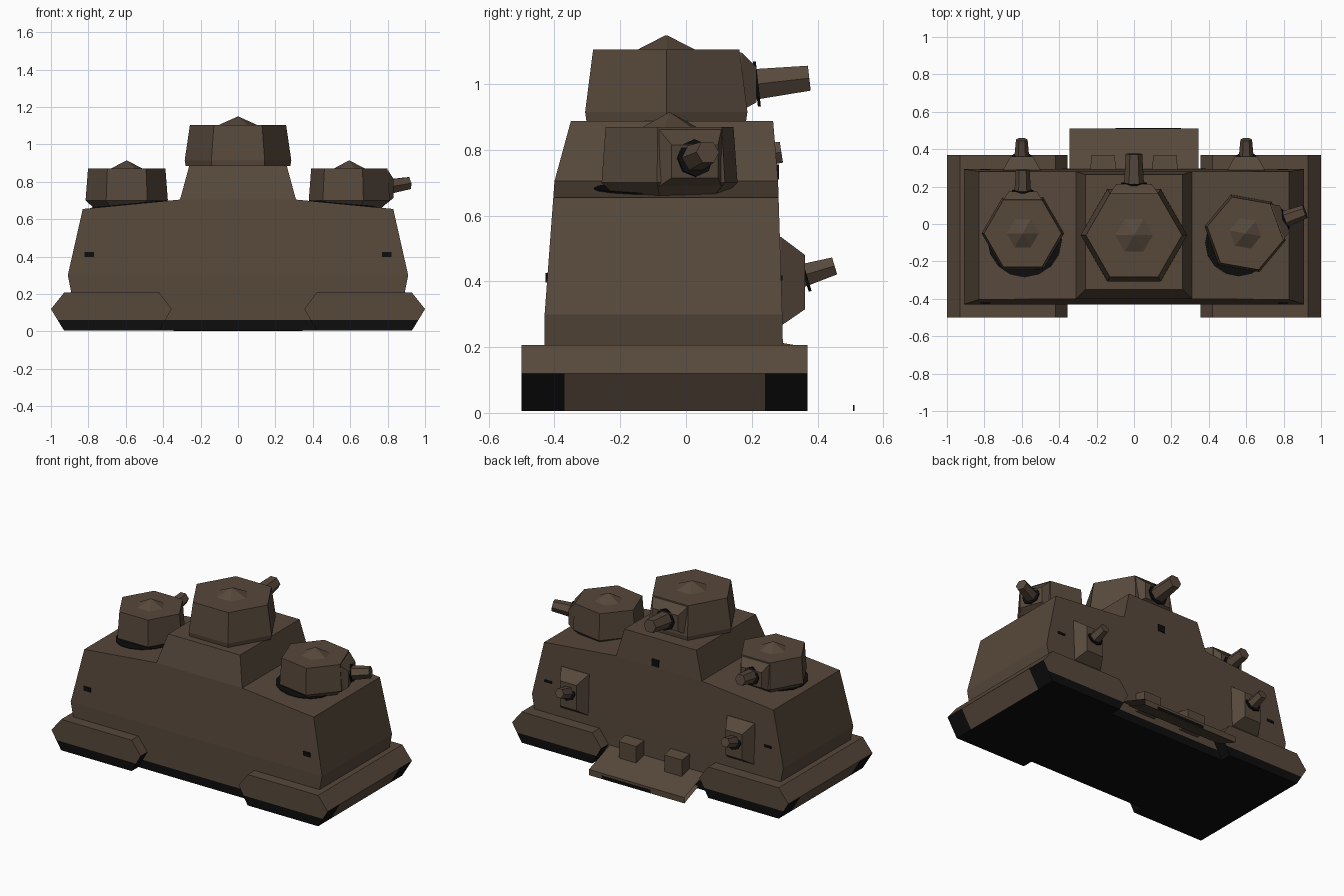
import bpy, bmesh
from math import sin, cos, pi, radians
from mathutils import Matrix, Vector

if "Cube" in bpy.data.objects:
    bpy.data.objects.remove(bpy.data.objects["Cube"], do_unlink=True)


def material(name, color):
    m = bpy.data.materials.new(name)
    m.use_nodes = True
    m.diffuse_color = color
    m.node_tree.nodes["Principled BSDF"].inputs["Base Color"].default_value = color
    m.node_tree.nodes["Principled BSDF"].inputs["Roughness"].default_value = 0.9
    return m


BROWN = material("brown_armour", (0.095, 0.065, 0.044, 1))
BLACK = material("black_rubber", (0.004, 0.004, 0.004, 1))


def loft(name, loops, black=False, rule=None, matrix=None, caps=True, closed=True):
    """Bridge point loops into a shell; rule(centre) picks the black faces."""
    bm = bmesh.new()
    rows = [[bm.verts.new(p) for p in loop] for loop in loops]
    n = len(rows[0])
    for a, b in zip(rows, rows[1:]):
        for i in range(n if closed else n - 1):
            j = (i + 1) % n
            bm.faces.new((a[i], a[j], b[j], b[i]))
    if caps:
        bm.faces.new(rows[0])
        bm.faces.new(rows[-1])
    bmesh.ops.recalc_face_normals(bm, faces=bm.faces)
    for f in bm.faces:
        is_black = rule(f.calc_center_median()) if rule else black
        f.material_index = 1 if is_black else 0
    if matrix:
        bm.transform(matrix)
    me = bpy.data.meshes.new(name)
    bm.to_mesh(me)
    bm.free()
    me.materials.append(BROWN)
    me.materials.append(BLACK)
    ob = bpy.data.objects.new(name, me)
    bpy.context.collection.objects.link(ob)
    return ob


def ring(n, r, z, phase=0.0):
    return [(r * cos(phase + 2 * pi * i / n), r * sin(phase + 2 * pi * i / n), z) for i in range(n)]


def rect_y(hx, z0, z1, y):
    return [(-hx, y, z0), (hx, y, z0), (hx, y, z1), (-hx, y, z1)]


def box(name, x0, x1, y0, y1, z0, z1, black=False):
    return loft(name, [[(x0, y, z0), (x1, y, z0), (x1, y, z1), (x0, y, z1)] for y in (y0, y1)], black)


def barrel(name, start, end, r0, r1, matrix):
    """Six sided tapered tube with a dark collar at its root."""
    a, b = Vector(start), Vector(end)
    m = matrix @ Matrix.Translation(a) @ (b - a).to_track_quat("Z", "Y").to_matrix().to_4x4()
    length = (b - a).length
    loft(name, [ring(6, r0, -0.03), ring(6, r1, length)], matrix=m)
    loft(name + "_collar", [ring(8, r0 * 1.25, -0.004), ring(8, r0 * 1.25, 0.005)], True, matrix=m)


# Hull: slabs whose front and back lean inwards with height
FRONT = [(0, -0.43), (0.3, -0.43), (0.705, -0.40), (0.888, -0.35)]
BACK = [(0, 0.298), (0.3, 0.293), (0.705, 0.28), (0.888, 0.265)]


def lean(table, z):
    for (z0, y0), (z1, y1) in zip(table, table[1:]):
        if z <= z1:
            return y0 + (y1 - y0) * (z - z0) / (z1 - z0)
    return table[-1][1]


def slab(name, half, black=False):
    outline = half + [(-x, z) for x, z in reversed(half)]
    loft(name, [[(x, lean(t, z), z) for x, z in outline] for t in (FRONT, BACK)], black)


slab("hull_bottom_strip", [(0.45, 0.005), (0.45, 0.06)], True)
slab("hull_skirt_center", [(0.45, 0.06), (0.45, 0.2)])
slab("hull_lower", [(0.89, 0.2), (0.91, 0.3)])
slab("hull_main", [(0.91, 0.3), (0.83, 0.655), (0.31, 0.705)])
slab("hull_upper", [(0.31, 0.705), (0.26, 0.888)])

# Track housings, with black running gear at the bottom and corners
STATIONS = (-0.5, -0.37, 0.24, 0.37)
for side, s in (("left", 1), ("right", -1)):
    def gear(c, s=s):
        if c.z < 0.01:
            return True
        outer = c.x * s > 0.9
        if outer:
            return c.y < -0.37 or c.y > 0.24
        return c.z < 0.06 or c.x * s < 0.4

    low = [(0.93, 0.005), (0.965, 0.062), (0.388, 0.062), (0.42, 0.005)]
    mid = [(0.965, 0.062), (1.0, 0.12), (0.355, 0.12), (0.388, 0.062)]
    top = [(1.0, 0.12), (0.93, 0.207), (0.42, 0.207), (0.355, 0.12)]
    for part, prof, rule in (("low", low, gear), ("middle", mid, gear), ("top", top, None)):
        loft(f"{side}_track_{part}", [[(s * x, y, z) for x, z in prof] for y in STATIONS], rule=rule)


# Turrets: six sided drum, domed cap, mantlet and gun facing local +y
def turret(name, place, turn, profile, cap_r, mantlet, gun_z, tip, bore):
    m = Matrix.Translation(place) @ Matrix.Rotation(radians(turn), 4, "Z")
    loft(name + "_drum", [ring(6, r, z) for r, z in profile], matrix=m)
    h = profile[-1][1]
    loft(name + "_cap", [ring(6, cap_r, h - 0.002), ring(6, 0.004, h + 0.043)], matrix=m)
    hx, y0, y1 = mantlet
    loft(name + "_mantlet", [rect_y(hx, 0.035, h, y0 - 0.03),
                             rect_y(hx, 0.035, h - 0.01, y0),
                             rect_y(hx * 0.75, 0.06, h - 0.055, y1)], matrix=m)
    barrel(name + "_gun", (0, y1, gun_z), (0, tip, gun_z + 0.018), bore, bore * 0.8, m)


turret("center_turret", (0, -0.06, 0.885), 0, [(0.28, 0), (0.285, 0.03), (0.257, 0.22)],
       0.105, (0.125, 0.23, 0.275), 0.115, 0.435, 0.055)
SMALL = [(0.17, 0), (0.22, 0.045), (0.207, 0.215)]
for name, x, turn in (("left_turret", 0.595, -70), ("right_turret", -0.595, 0)):
    turret(name, (x, -0.05, 0.655), turn, SMALL, 0.09, (0.1, 0.185, 0.225), 0.12, 0.34, 0.046)

# Dark turret seats lying on the sloping shoulder roofs
for name, x, y, r, tilt in (("left_seat", 0.56, -0.1, 0.18, 5.5), ("right_seat", -0.585, -0.085, 0.2, -5.5)):
    m = Matrix.Translation((x, y, 0.705 - (abs(x) - 0.31) * 0.096)) @ Matrix.Rotation(radians(tilt), 4, "Y")
    loft(name, [ring(16, r, -0.003), ring(16, r, 0.004)], True, matrix=m)

# Rear gun blisters and vision slits on both flanks
for side, s in (("left", 1), ("right", -1)):
    m = Matrix.Translation((s * 0.6, 0, 0))
    loft(f"{side}_blister", [rect_y(0.1, 0.265, 0.535, 0.27), rect_y(0.1, 0.265, 0.535, 0.289),
                             rect_y(0.06, 0.315, 0.48, 0.362)], matrix=m)
    barrel(f"{side}_blister_gun", (0, 0.362, 0.42), (0, 0.452, 0.447), 0.042, 0.031, m)
    x = s * 0.795
    box(f"{side}_front_slit", x - 0.026, x + 0.026, -0.427, -0.419, 0.397, 0.425, True)
    box(f"{side}_rear_slit", x - 0.026, x + 0.026, 0.287, 0.293, 0.402, 0.418, True)
    # Hinge blocks above the rear flap
    x = s * 0.165
    loft(f"{side}_hinge_block", [rect_y(0.07, 0.09, 0.215, 0.28), rect_y(0.062, 0.09, 0.2, 0.368)],
         matrix=Matrix.Translation((x, 0, 0)))
box("rear_port", 0.0, 0.05, 0.275, 0.283, 0.71, 0.755, True)

# Open folded sheet forming the rear flap
fold = [(0.29, 0.12), (0.51, 0.04), (0.51, 0.002), (0.36, 0.06)]
loft("rear_flap", [[(x, y, z) for y, z in fold] for x in (-0.345, 0.345)], caps=False, closed=False)
box("rear_flap_slot", -0.1, 0.25, 0.508, 0.512, 0.006, 0.024, True)
